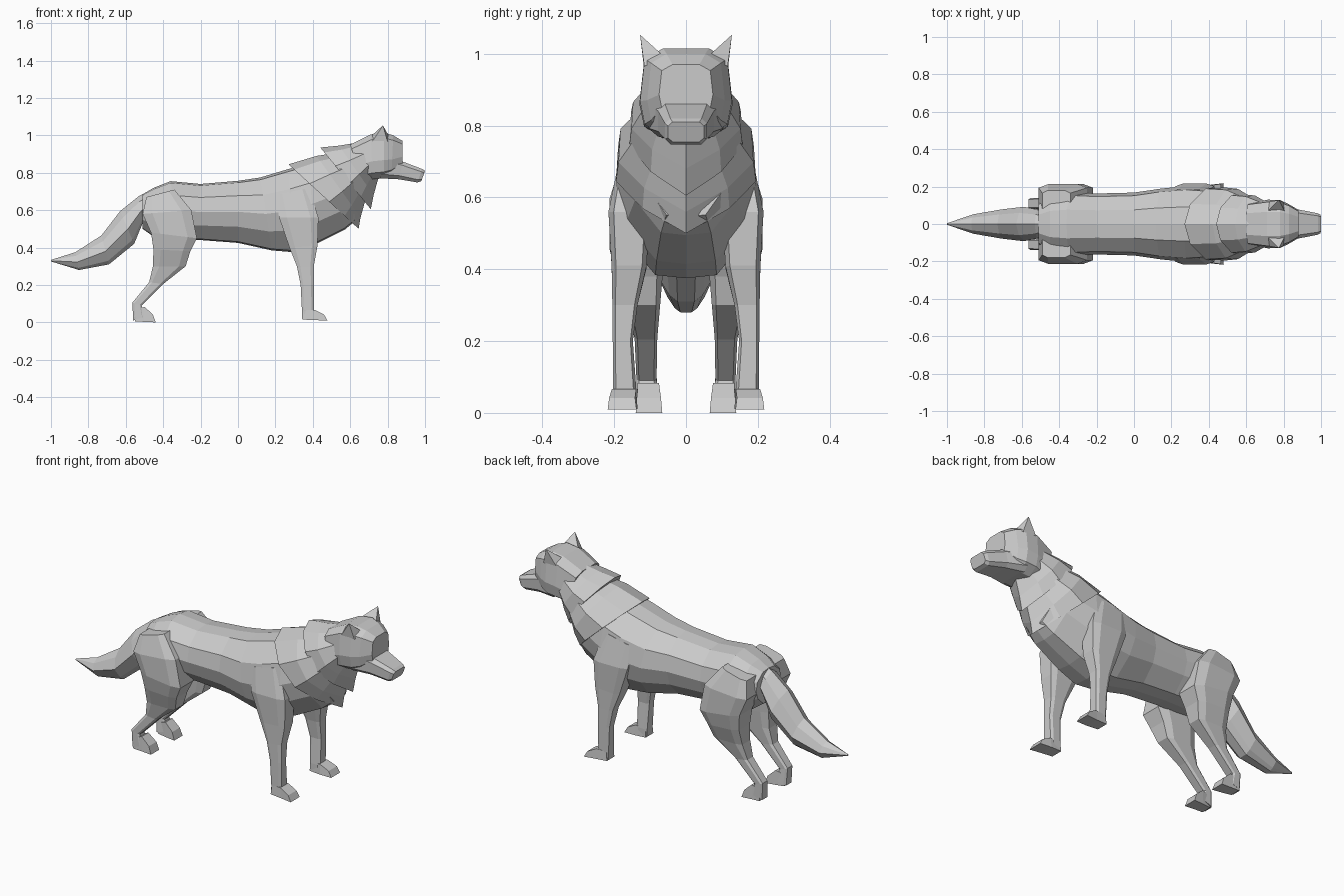
import bpy, bmesh
from mathutils import Vector

# Half cross-section: (position from point a to point b, width fraction), mirrored by loft()
BODY = [(0, 0), (0.03, 0.45), (0.24, 0.9), (0.50, 1), (0.74, 0.86), (0.98, 0.42), (1, 0)]
MANE = [(0, 0), (0.08, 0.55), (0.30, 0.97), (0.58, 1), (0.80, 0.62), (1, 0)]
HEAD = [(0, 0.5), (0.12, 0.9), (0.60, 1), (0.86, 0.9), (1, 0.5)]
BOX = [(0, 0.75), (0.2, 1), (0.8, 1), (1, 0.75)]
TAIL = [(0, 0), (0.2, 0.65), (0.55, 1), (0.88, 0.6), (1, 0.3)]


def loft(name, rings, shape, mirror=False):
    """Skin rings given as (a, b, y0, y1), with a and b points in the x-z plane."""
    bm = bmesh.new()
    loops = []
    for (ax, az), (bx, bz), y0, y1 in rings:
        mid, half = (y0 + y1) / 2, (y1 - y0) / 2
        pts = [(t, s) for t, s in shape]
        pts += [(t, -s) for t, s in reversed(shape) if s > 0]
        loops.append([bm.verts.new((ax + (bx - ax) * t, mid + half * s, az + (bz - az) * t))
                      for t, s in pts])
    n = len(loops[0])
    for p, q in zip(loops, loops[1:]):
        for i in range(n):
            bm.faces.new((p[i], p[(i + 1) % n], q[(i + 1) % n], q[i]))
    bm.faces.new(loops[0])
    bm.faces.new(loops[-1][::-1])
    return finish(name, bm, mirror)


def finish(name, bm, mirror=False):
    bmesh.ops.recalc_face_normals(bm, faces=bm.faces)
    me = bpy.data.meshes.new(name)
    bm.to_mesh(me)
    bm.free()
    ob = bpy.data.objects.new(name, me)
    bpy.context.collection.objects.link(ob)
    if mirror:
        mod = ob.modifiers.new("mirror", 'MIRROR')
        mod.use_axis = (False, True, False)
    return ob


def sym(top, bottom, w):
    return (top, bottom, -w, w)


# Torso from rump to the base of the neck
loft("torso", [
    sym((-0.51, 0.685), (-0.51, 0.50), 0.11),
    sym((-0.45, 0.72), (-0.44, 0.45), 0.155),
    sym((-0.36, 0.755), (-0.32, 0.44), 0.17),
    sym((-0.20, 0.74), (-0.20, 0.44), 0.163),
    sym((0.00, 0.757), (0.00, 0.425), 0.168),
    sym((0.12, 0.775), (0.18, 0.385), 0.19),
    sym((0.27, 0.82), (0.30, 0.375), 0.203),
    sym((0.38, 0.85), (0.41, 0.415), 0.195),
    sym((0.48, 0.87), (0.57, 0.495), 0.165),
    sym((0.55, 0.88), (0.63, 0.545), 0.13)], BODY)

# Two overlapping fur ruffs around the neck
loft("rear_ruff", [
    sym((0.27, 0.845), (0.645, 0.50), 0.195),
    sym((0.42, 0.89), (0.655, 0.56), 0.188),
    sym((0.55, 0.91), (0.68, 0.65), 0.145)], MANE)
loft("front_ruff", [
    sym((0.44, 0.935), (0.71, 0.605), 0.158),
    sym((0.54, 0.945), (0.725, 0.68), 0.152),
    sym((0.66, 0.965), (0.75, 0.77), 0.115)], MANE)

# Skull with cheeks, and the snout
loft("head", [
    sym((0.60, 0.95), (0.66, 0.76), 0.115),
    sym((0.71, 1.005), (0.72, 0.765), 0.13),
    sym((0.78, 1.015), (0.78, 0.77), 0.128),
    sym((0.83, 1.00), (0.82, 0.785), 0.108),
    sym((0.88, 0.97), (0.88, 0.83), 0.075)], HEAD)
loft("snout", [
    sym((0.78, 0.885), (0.76, 0.77), 0.105),
    sym((0.88, 0.86), (0.86, 0.765), 0.078),
    sym((0.985, 0.82), (0.96, 0.748), 0.058),
    sym((1.00, 0.81), (0.98, 0.755), 0.05)], BOX)

# Pointed ears
bm = bmesh.new()
base = [bm.verts.new(c) for c in
        [(0.81, 0.058, 0.99), (0.80, 0.116, 0.965), (0.72, 0.118, 0.97), (0.71, 0.065, 0.995)]]
tip = bm.verts.new((0.775, 0.128, 1.053))
bm.faces.new(base)
for i in range(4):
    bm.faces.new((base[i], base[(i + 1) % 4], tip))
finish("ears", bm, True)

# Front legs with shoulders, then paws
loft("front_legs", [
    ((0.38, 0.72), (0.20, 0.68), 0.10, 0.185),
    ((0.43, 0.56), (0.22, 0.56), 0.10, 0.216),
    ((0.425, 0.41), (0.275, 0.40), 0.11, 0.207),
    ((0.405, 0.30), (0.315, 0.30), 0.135, 0.205),
    ((0.405, 0.20), (0.335, 0.20), 0.148, 0.204),
    ((0.405, 0.06), (0.342, 0.06), 0.138, 0.203),
    ((0.405, 0.015), (0.342, 0.018), 0.138, 0.205)], BOX, True)
loft("front_paws", [
    ((0.35, 0.065), (0.345, 0.015), 0.138, 0.205),
    ((0.41, 0.067), (0.41, 0.012), 0.135, 0.21),
    ((0.46, 0.042), (0.478, 0.01), 0.138, 0.218)], [(0, 0.9), (1, 1)], True)

# Hind legs with haunches, then paws
loft("hind_legs", [
    ((-0.34, 0.71), (-0.49, 0.67), 0.06, 0.18),
    ((-0.25, 0.60), (-0.51, 0.58), 0.06, 0.213),
    ((-0.22, 0.45), (-0.465, 0.48), 0.06, 0.213),
    ((-0.255, 0.38), (-0.452, 0.39), 0.065, 0.195),
    ((-0.28, 0.30), (-0.455, 0.30), 0.072, 0.165),
    ((-0.40, 0.205), (-0.475, 0.215), 0.08, 0.143),
    ((-0.515, 0.09), (-0.565, 0.105), 0.082, 0.138),
    ((-0.50, 0.03), (-0.56, 0.01), 0.075, 0.138)], BOX, True)
loft("hind_paws", [
    ((-0.555, 0.065), (-0.55, 0.005), 0.08, 0.138),
    ((-0.50, 0.083), (-0.50, 0.003), 0.072, 0.138),
    ((-0.455, 0.042), (-0.44, 0.0), 0.066, 0.14)], [(0, 0.9), (1, 1)], True)

# Bushy hanging tail
loft("tail", [
    sym((-0.46, 0.71), (-0.49, 0.56), 0.06),
    sym((-0.53, 0.675), (-0.51, 0.53), 0.078),
    sym((-0.63, 0.595), (-0.555, 0.42), 0.092),
    sym((-0.73, 0.465), (-0.69, 0.31), 0.078),
    sym((-0.87, 0.375), (-0.85, 0.28), 0.052),
    sym((-1.00, 0.334), (-1.00, 0.326), 0.004)], TAIL)
